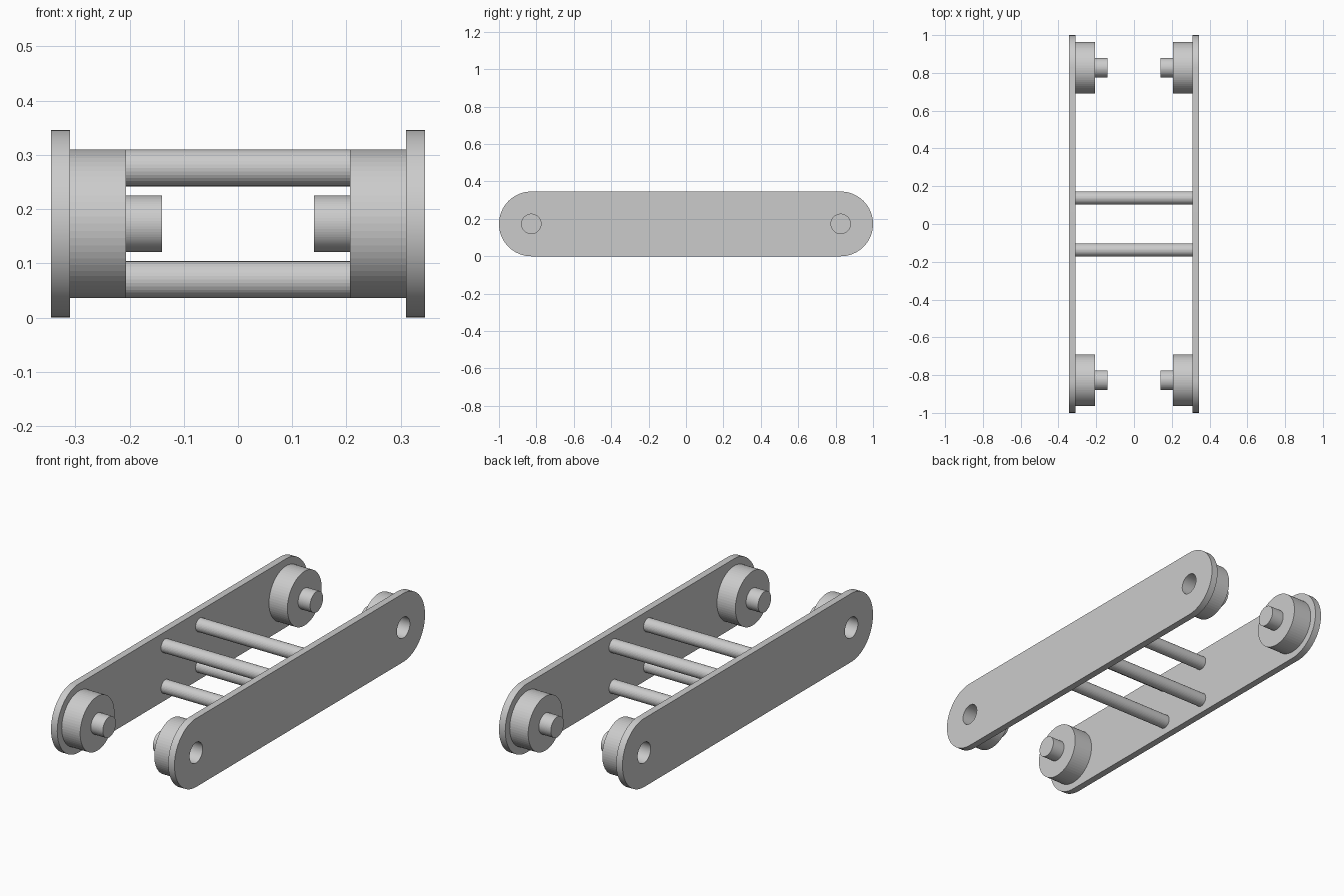
import bpy
import bmesh
from math import pi, sin, cos
from mathutils import Matrix, Vector

cube = bpy.data.objects.get("Cube")
if cube:
    bpy.data.objects.remove(cube)

INNER, OUTER = 0.31, 0.345      # x of the side plate faces
RADIUS = 0.173                  # plate end radius, also the axis height
AXLE_Y = 1 - RADIUS
HOLE = 0.052
SIDES = 64

grey = bpy.data.materials.new("light_grey")
grey.use_nodes = True
grey.diffuse_color = (0.6, 0.6, 0.6, 1)
grey.node_tree.nodes["Principled BSDF"].inputs["Base Color"].default_value = (0.6, 0.6, 0.6, 1)


def add_object(name, mesh):
    mesh.materials.clear()
    mesh.materials.append(grey)
    obj = bpy.data.objects.new(name, mesh)
    bpy.context.collection.objects.link(obj)
    return obj


def arc(cx, radius, start, end, steps):
    angles = [start + (end - start) * i / steps for i in range(steps + 1)]
    return [(cx + radius * cos(a), radius * sin(a)) for a in angles]


def add_plate(name, side):
    """Rounded bar with a round hole at each end."""
    outline = arc(AXLE_Y, RADIUS, -pi / 2, pi / 2, SIDES // 2)
    outline += arc(-AXLE_Y, RADIUS, pi / 2, 3 * pi / 2, SIDES // 2)
    holes = [arc(s * AXLE_Y, HOLE, 0, 2 * pi, SIDES)[:-1] for s in (-1, 1)]
    curve = bpy.data.curves.new(name, "CURVE")
    curve.dimensions = "2D"
    curve.fill_mode = "BOTH"
    curve.extrude = (OUTER - INNER) / 2
    for loop in [outline] + holes:
        spline = curve.splines.new("POLY")
        spline.points.add(len(loop) - 1)
        for point, (u, v) in zip(spline.points, loop):
            point.co = (u, v, 0, 1)
        spline.use_cyclic_u = True
    helper = bpy.data.objects.new(name + "_outline", curve)
    mesh = bpy.data.meshes.new_from_object(helper)
    bpy.data.objects.remove(helper)
    # Stand the outline up in the y-z plane
    mesh.transform(Matrix.Translation((side * (INNER + OUTER) / 2, 0, RADIUS))
                   @ Matrix.Rotation(pi / 2, 4, "Z") @ Matrix.Rotation(pi / 2, 4, "X"))
    bm = bmesh.new()
    bm.from_mesh(mesh)
    bmesh.ops.remove_doubles(bm, verts=bm.verts, dist=1e-5)
    bmesh.ops.recalc_face_normals(bm, faces=bm.faces)
    bm.to_mesh(mesh)
    bm.free()
    add_object(name, mesh)


def add_lathe(name, profile, y, z, sides):
    """Turn (radius, x) points about an axis along x."""
    bm = bmesh.new()
    verts = [bm.verts.new((x, 0, r)) for r, x in profile]
    edges = [bm.edges.new(pair) for pair in zip(verts, verts[1:])]
    bmesh.ops.spin(bm, geom=verts + edges, cent=(0, 0, 0), axis=(1, 0, 0),
                   angle=2 * pi, steps=sides)
    bmesh.ops.remove_doubles(bm, verts=bm.verts, dist=1e-5)
    bmesh.ops.recalc_face_normals(bm, faces=bm.faces)
    bmesh.ops.translate(bm, verts=bm.verts, vec=Vector((0, y, z)))
    mesh = bpy.data.meshes.new(name)
    bm.to_mesh(mesh)
    bm.free()
    add_object(name, mesh)


# Hollow drum with a solid pin on its inner face
FACE, TIP, DRUM = 0.207, 0.14, 0.137
hub = [(0, FACE + 0.002), (HOLE, FACE + 0.002), (HOLE, INNER), (DRUM, INNER),
       (DRUM, FACE), (HOLE, FACE), (HOLE, TIP), (0, TIP)]

for side, side_name in ((1, "left"), (-1, "right")):
    add_plate(side_name + "_side_plate", side)
    for end, end_name in ((-1, "front"), (1, "back")):
        add_lathe(f"{end_name}_{side_name}_hub", [(r, side * x) for r, x in hub],
                  end * AXLE_Y, RADIUS, SIDES)

# Four cross rods tie the plates together
ROD = 0.034
rod = [(0, -INNER), (ROD, -INNER), (ROD, INNER), (0, INNER)]
for end, end_name in ((-1, "front"), (1, "back")):
    for level, level_name in ((-1, "lower"), (1, "upper")):
        add_lathe(f"{end_name}_{level_name}_rod", rod,
                  end * 0.138, RADIUS + level * 0.103, 32)
